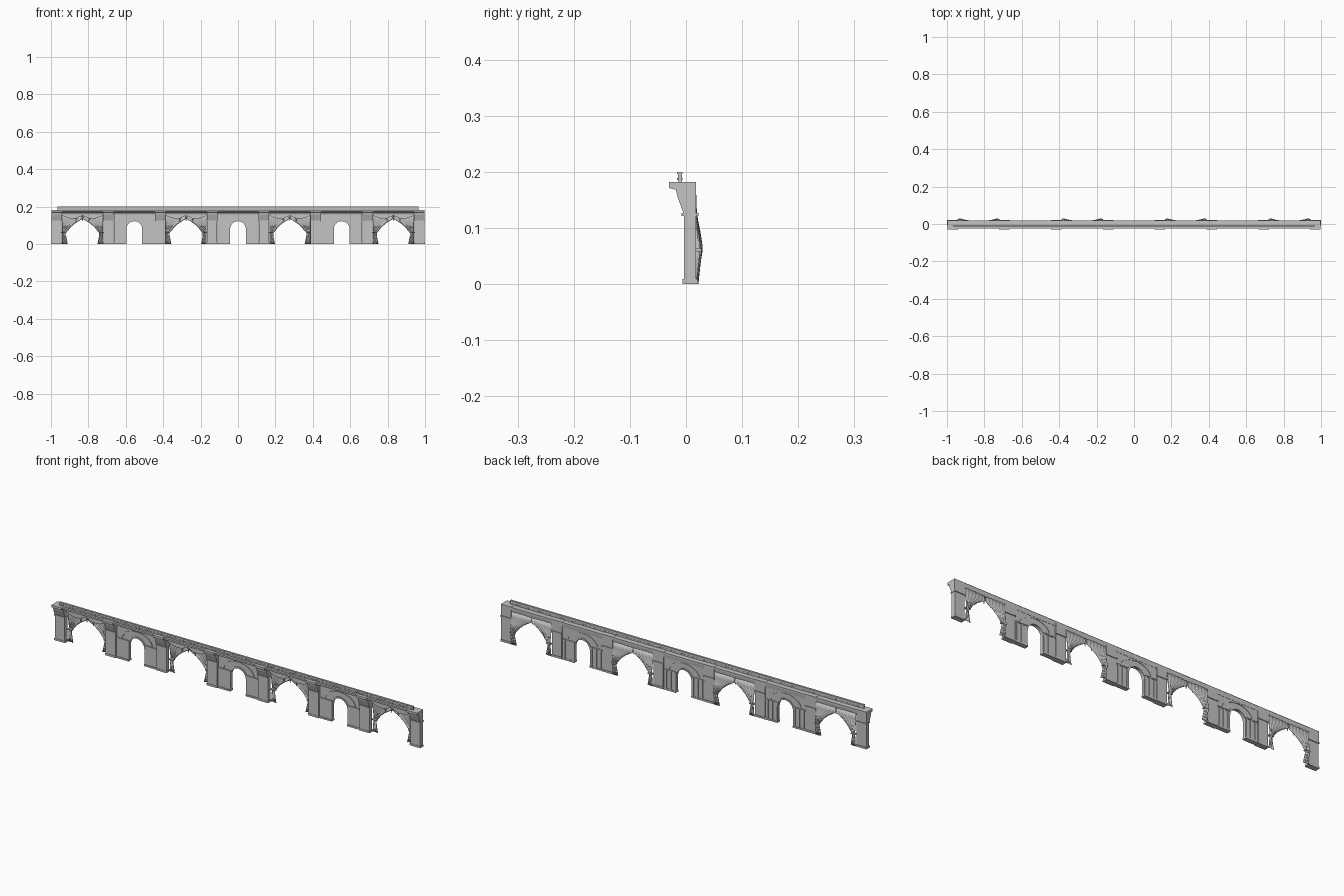
import bpy, bmesh, math
from mathutils import Vector

cube = bpy.data.objects.get("Cube")
if cube:
    bpy.data.objects.remove(cube, do_unlink=True)

stone = bpy.data.materials.new("grey stone")
stone.use_nodes = True
GREY = (0.55, 0.55, 0.55, 1)
stone.diffuse_color = GREY
stone.node_tree.nodes["Principled BSDF"].inputs["Base Color"].default_value = GREY

STEP = 0.277            # distance between pier centres
HALF = 0.029            # half width of a pier
BAY = STEP / 2 - HALF   # half width of the space between piers


def finish(name, bm, smooth=False):
    bmesh.ops.recalc_face_normals(bm, faces=bm.faces)
    mesh = bpy.data.meshes.new(name)
    bm.to_mesh(mesh)
    bm.free()
    mesh.materials.append(stone)
    obj = bpy.data.objects.new(name, mesh)
    bpy.context.collection.objects.link(obj)
    if smooth:
        for poly in mesh.polygons:
            poly.use_smooth = True
    return obj


def box(bm, x0, x1, y0, y1, z0, z1):
    made = bmesh.ops.create_cube(bm, size=1)["verts"]
    for v in made:
        v.co = Vector(((x0 + x1) / 2 + v.co.x * (x1 - x0),
                       (y0 + y1) / 2 + v.co.y * (y1 - y0),
                       (z0 + z1) / 2 + v.co.z * (z1 - z0)))


def prism(bm, points, offset):
    """Extrude a closed outline of 3D points by an offset vector."""
    face = bm.faces.new([bm.verts.new(p) for p in points])
    ext = bmesh.ops.extrude_face_region(bm, geom=[face], use_keep_orig=True)
    for v in ext["geom"]:
        if isinstance(v, bmesh.types.BMVert):
            v.co += Vector(offset)


def along_x(bm, profile, x0, x1):
    prism(bm, [(x0, y, z) for y, z in profile], (x1 - x0, 0, 0))


def arc(cx, rx, rz, z, n=16):
    return [(cx - rx * math.cos(math.pi * i / n), z + rz * math.sin(math.pi * i / n))
            for i in range(n + 1)]


# Piers with moulded bases, imposts and sloping brackets
BRACKET = [(0.018, 0.182), (-0.03, 0.182), (-0.03, 0.171), (-0.018, 0.168),
           (-0.015, 0.155), (-0.004, 0.125), (0.018, 0.125)]
for i in range(8):
    x = (i - 3.5) * STEP
    bm = bmesh.new()
    box(bm, x - HALF + 0.002, x + HALF - 0.002, -0.004, 0.018, 0, 0.125)
    box(bm, x - HALF, x + HALF, -0.006, 0.021, 0, 0.009)
    box(bm, x - HALF, x + HALF, -0.008, 0.022, 0.121, 0.127)
    along_x(bm, BRACKET, x - HALF + 0.001, x + HALF - 0.001)
    finish("pier", bm)

# Continuous entablature and cornice
bm = bmesh.new()
END = 3.5 * STEP + HALF
along_x(bm, [(0.016, 0.158), (0.0, 0.158), (-0.003, 0.167), (-0.016, 0.171),
             (-0.024, 0.173), (-0.024, 0.181), (0.018, 0.181), (0.018, 0.173)],
        -END + 0.001, END - 0.001)
finish("cornice", bm)

# Row of small blocks along the parapet
bm = bmesh.new()
for i in range(96):
    x = (i - 47.5) * 0.02
    box(bm, x - 0.005, x + 0.005, -0.016, -0.006, 0.185, 0.189)
finish("parapet_blocks", bm)

# Parapet with a wider coping
bm = bmesh.new()
along_x(bm, [(-0.013, 0.18), (-0.007, 0.18), (-0.007, 0.196), (-0.006, 0.196), (-0.006, 0.2),
             (-0.016, 0.2), (-0.016, 0.196), (-0.0145, 0.195)], -0.965, 0.965)
finish("parapet", bm)

# Arched bays
for cx in (-2 * STEP, 0, 2 * STEP):
    bm = bmesh.new()
    outline = [(cx - BAY, 0), (cx - 0.042, 0)] + arc(cx, 0.042, 0.041, 0.081)
    outline += [(cx + 0.042, 0), (cx + BAY, 0), (cx + BAY, 0.16), (cx - BAY, 0.16)]
    prism(bm, [(x, 0.004, z) for x, z in outline], (0, 0.011, 0))
    finish("arch_wall", bm)

    # Raised mouldings around the arch
    for name, r_out, r_in, front in (("archivolt", 0.086, 0.079, 0.0), ("inner_arch", 0.05, 0.042, 0.001)):
        bm = bmesh.new()
        z = 0.1 if r_out > 0.06 else 0.081
        squash = 0.65 if r_out > 0.06 else 1
        ring = arc(cx, r_out, r_out * squash, z) + arc(cx, r_in, r_in * squash, z)[::-1]
        prism(bm, [(x, front, zz) for x, zz in ring], (0, 0.017, 0))
        finish(name, bm)

    # Jambs with base, impost and small back pilasters
    for s in (-1, 1):
        bm = bmesh.new()
        x0, x1 = sorted((cx + s * 0.042, cx + s * BAY))
        box(bm, x0, x1, 0.001, 0.016, 0, 0.1)
        box(bm, x0, x1, -0.003, 0.02, 0.097, 0.102)
        box(bm, x0, x1, -0.002, 0.02, 0, 0.008)
        for t in (0.05, 0.074, 0.098):
            px = cx + s * t
            box(bm, px - 0.005, px + 0.005, 0.014, 0.019, 0, 0.1)
        finish("jamb", bm)

# Curtain outline: height, width from the pier, depth
DRAPE = [(0.16, 0.109, 0.016), (0.134, 0.108, 0.017), (0.122, 0.088, 0.018),
         (0.11, 0.069, 0.02), (0.09, 0.046, 0.024), (0.07, 0.031, 0.027),
         (0.06, 0.021, 0.0275), (0.045, 0.021, 0.025), (0.02, 0.026, 0.022),
         (0.0, 0.03, 0.02)]


def curtain(cx, s):
    bm = bmesh.new()
    cols = 24
    rows = []
    for z, w, y in DRAPE:
        row = []
        for i in range(cols + 1):
            u = i / cols
            pleat = 0.0012 * math.cos(u * math.pi * 12)
            depth = 0.014 + (y - 0.014) * (0.35 + 0.65 * math.sin(math.pi * min(1, u + 0.15)) ** 0.5)
            row.append(bm.verts.new((cx + s * (BAY - w * u), depth + pleat, z)))
        rows.append(row)
    for a, b in zip(rows, rows[1:]):
        for i in range(cols):
            bm.faces.new((a[i], a[i + 1], b[i + 1], b[i]))
    obj = finish("curtain", bm, True)
    solid = obj.modifiers.new("thickness", "SOLIDIFY")
    solid.thickness = 0.001


# Curtained bays
for k in (-3, -1, 1, 3):
    cx = k * STEP
    for s in (-1, 1):
        curtain(cx, s)
        # Band that ties the curtain to the pier
        bm = bmesh.new()
        x0, x1 = sorted((cx + s * (BAY + 0.002), cx + s * (BAY - 0.023)))
        box(bm, x0, x1, 0.014, 0.028, 0.058, 0.063)
        finish("tie_band", bm)
    # Scalloped valance with centre drop
    bm = bmesh.new()
    n = 32
    low = []
    for i in range(n + 1):
        t = i / n
        low.append((cx - BAY + 2 * BAY * t, 0.004, 0.152 - 0.016 * abs(math.sin(2 * math.pi * t))))
    prism(bm, low + [(cx + BAY, 0.004, 0.162), (cx - BAY, 0.004, 0.162)], (0, 0.006, 0))
    finish("valance", bm)
    bm = bmesh.new()
    for dx in (-0.035, 0, 0.035):
        made = bmesh.ops.create_cone(bm, cap_ends=True, segments=8, radius1=0.001,
                                     radius2=0.005, depth=0.024)["verts"]
        for v in made:
            v.co += Vector((cx + dx, 0.011, 0.136 - abs(dx) * 0.2))
    finish("tassels", bm)
